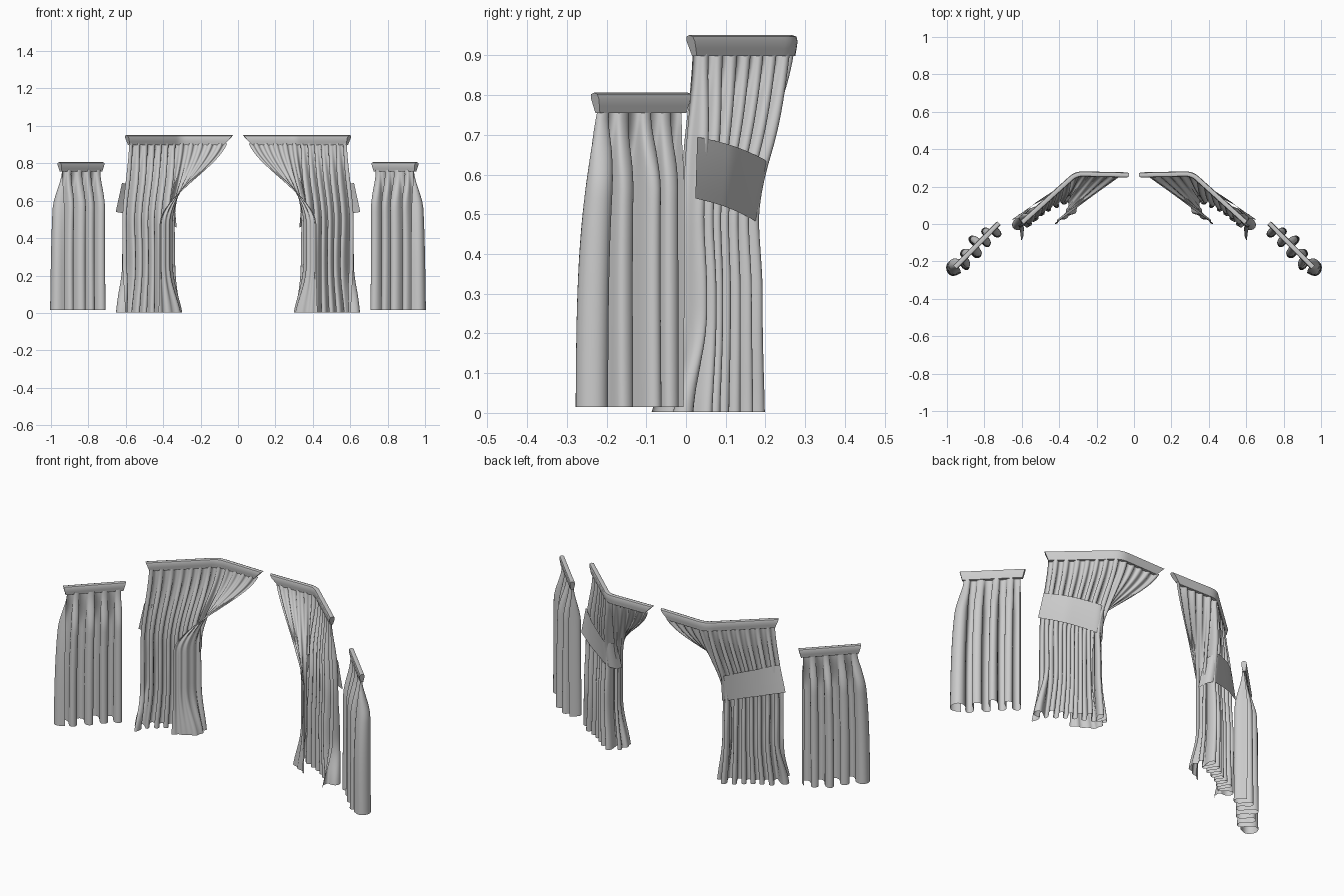
import bpy, math
from mathutils import Vector
from math import sin, pi

if "Cube" in bpy.data.objects:
    bpy.data.objects.remove(bpy.data.objects["Cube"])


def smooth(t):
    t = max(0.0, min(1.0, t))
    return t * t * (3 - 2 * t)


def raw(keys, u):
    # piecewise linear plan path, keys are (u, x, y)
    i = 0
    while i < len(keys) - 2 and u > keys[i + 1][0]:
        i += 1
    a, b = keys[i], keys[i + 1]
    f = (u - a[0]) / (b[0] - a[0])
    return Vector((a[1], a[2])).lerp(Vector((b[1], b[2])), f)


def path(keys, u):
    # same path with softened corners
    r = 0.045
    return sum((raw(keys, u + r * k / 3) for k in range(-3, 4)), Vector((0, 0))) / 7


def make(name, verts, faces):
    me = bpy.data.meshes.new(name)
    me.from_pydata(verts, [], faces)
    me.update()
    ob = bpy.data.objects.new(name, me)
    bpy.context.collection.objects.link(ob)
    for p in me.polygons:
        p.use_smooth = True
    m = ob.modifiers.new("mirror", 'MIRROR')
    m.use_clip = False
    m.use_mirror_merge = False
    return ob


def grid_faces(rows, cols):
    return [(j * cols + i, j * cols + i + 1, (j + 1) * cols + i + 1, (j + 1) * cols + i)
            for j in range(rows - 1) for i in range(cols - 1)]


def cloth(name, base, amp, z0, z1, cycles, jitter, nu=200, nv=36):
    verts = []
    for j in range(nv + 1):
        z = z0 + (z1 - z0) * j / nv
        for i in range(nu + 1):
            u = i / nu
            p = base(u, z)
            d = (base(u + 0.01, z) - base(u - 0.01, z)) / 0.02
            t = d.normalized()
            n = Vector((-t.y, t.x))
            th = 2 * pi * cycles * u + jitter * (sin(9 * u + 1) + .5 * sin(17 * u + 2.5 * z))
            a = amp(u, z) * (1 + 0.2 * sin(13 * u + 2))
            w = -0.13 * d.length / abs(cycles) * min(1, a / 0.03)
            p = p + n * a * sin(th) + t * w * sin(2 * th) * (1 if cycles > 0 else -1)
            verts.append((p.x, p.y, z))
    return make(name, verts, grid_faces(nv + 1, nu + 1))


def header(name, keys, z0, z1, pull, n=40):
    # teardrop sleeve, pinched towards the gathered cloth
    prof = [(0, 1), (.011, .93), (.014, .7), (.011, .35), (.008, 0),
            (-.008, 0), (-.011, .35), (-.014, .7), (-.011, .93)]
    k = len(prof)
    verts = []
    for i in range(n + 1):
        u = i / n
        for off, h in prof:
            v = u + pull[0] * (1 - h) * (1 - u) ** 2 - pull[1] * (1 - h) * u ** 2
            p = path(keys, v)
            d = (path(keys, v + .01) - path(keys, v - .01)).normalized()
            p = p + Vector((-d.y, d.x)) * off
            verts.append((p.x, p.y, z0 + (z1 - z0) * h))
    faces = [(i * k + a, i * k + (a + 1) % k, (i + 1) * k + (a + 1) % k, (i + 1) * k + a)
             for i in range(n) for a in range(k)]
    faces += [tuple(range(k))[::-1], tuple(n * k + a for a in range(k))]
    ob = make(name, verts, faces)
    bpy.context.view_layer.objects.active = ob
    ob.select_set(True)
    bpy.ops.object.shade_smooth_by_angle(angle=math.radians(50))
    ob.select_set(False)


# small side curtain
top_s = [(0, .735, -.012), (1, .94, -.222)]
bot_s = [(0, .738, -.012), (.93, .945, -.225), (1, .937, -.275)]


def base_small(u, z):
    t = (.765 - z) / .75
    return path(top_s, u).lerp(path(bot_s, u), 1 - (1 - t) ** 3)


def amp_small(u, z):
    t = (.765 - z) / .75
    return .009 + .036 * smooth(t / .28) + .008 * t


cloth("side_curtain", base_small, amp_small, .765, .015, -4, .25, 160, 30)
header("side_curtain_header", [(0, .722, .005), (1, .957, -.232)], .755, .806, (.04, .04))

# large tied-back curtain: plan paths at header, tie and hem
top_l = [(0, .06, .26), (.42, .315, .262), (1, .582, .02)]
tie_l = [(0, .42, .01), (.2, .365, .055), (.33, .345, .13), (.42, .365, .158), (1, .62, .0)]
hem_l = [(0, .425, .0), (.2, .295, .065), (.32, .297, .13), (.42, .35, .165),
         (.94, .622, .0), (1, .615, -.085)]


def base_large(u, z):
    t = max(0, min(1, (.905 - z) / .43))
    s = .75 * smooth(t) + .25 * t * (2 - t)
    p = path(top_l, u).lerp(path(tie_l, u), s)
    return p.lerp(path(hem_l, u), smooth((.28 - z) / .33) ** 1.3)


def amp_large(u, z):
    t = smooth((.905 - z) / .25)
    inner = smooth((u - .3) / .14) * (1 - .5 * smooth((u - .92) / .08))
    return .009 * (1 - t) + t * (.004 + .025 * inner) + .008 * inner * smooth((.5 - z) / .2)


cloth("tied_curtain", base_large, amp_large, .905, .002, 12, .5, 300, 44)
header("tied_curtain_header", [(0, .025, .262), (.42, .31, .268), (1, .598, .008)],
       .898, .951, (.075, .03))

# tie-back band across the back of the large curtain
band = [(0, .335, .13), (.1, .35, .185), (.2, .385, .193), (.6, .53, .11), (1, .637, .026)]
verts = []
for j in range(7):
    h = j / 6
    for i in range(41):
        u = i / 40
        p = path(band, u)
        lean = (.5 - h) * .024
        z = .455 + .085 * u + .155 * h + .012 * sin(pi * u)
        verts.append((p.x + lean * (2 * u - .6), p.y - lean * (1.2 - u), z))
make("tie_band", verts, grid_faces(7, 41))
